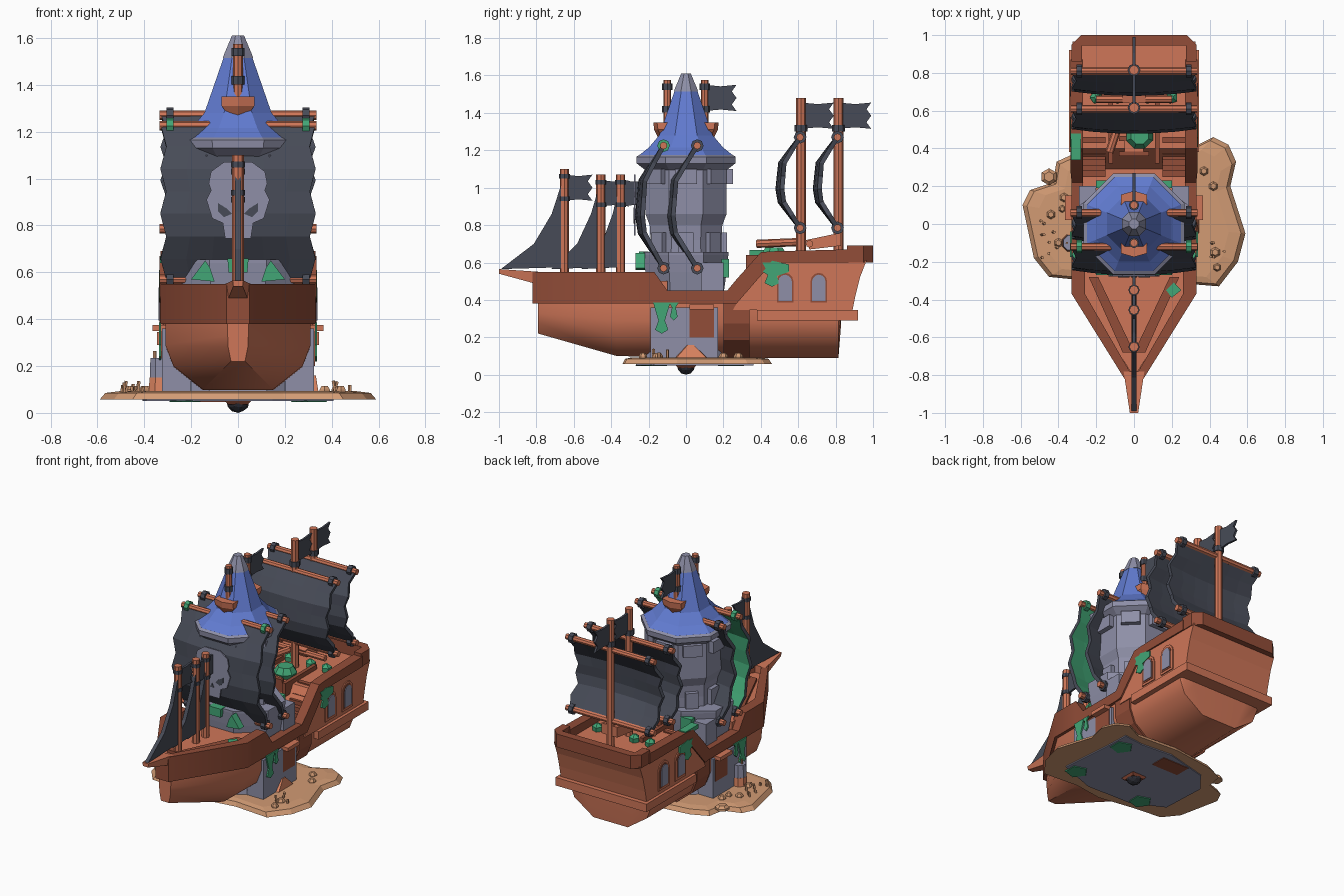
import bpy, bmesh, math, random
from mathutils import Vector

if "Cube" in bpy.data.objects:
    bpy.data.objects.remove(bpy.data.objects["Cube"])
random.seed(4)

# Materials
def material(name, rgb):
    col = [((c / 255 + .055) / 1.055) ** 2.4 for c in rgb] + [1]
    m = bpy.data.materials.new(name)
    m.use_nodes = True
    m.diffuse_color = col
    m.node_tree.nodes["Principled BSDF"].inputs["Base Color"].default_value = col
    return m

wood = material("wood", (207, 118, 88))
dark = material("dark wood", (146, 77, 56))
stone = material("stone", (142, 143, 167))
slate = material("slate cloth", (71, 75, 87))
blue = material("blue roof", (97, 123, 208))
sand = material("sand", (210, 155, 116))
green = material("green", (66, 166, 118))
coal = material("coal", (45, 46, 54))
coral = material("coral", (222, 134, 98))

# Helpers
def finish(name, bm, *mats, mirror=False):
    me = bpy.data.meshes.new(name)
    bm.to_mesh(me)
    bm.free()
    for m in mats:
        me.materials.append(m)
    ob = bpy.data.objects.new(name, me)
    bpy.context.collection.objects.link(ob)
    if mirror:
        ob.modifiers.new("mirror", "MIRROR")
    return ob

def smooth(ob):
    ob.data.shade_smooth()
    ob.data.set_sharp_from_angle(angle=math.radians(40))

def loft(name, rings, mat, mirror=False):
    bm = bmesh.new()
    vs = [[bm.verts.new(p) for p in r] for r in rings]
    n = len(vs[0])
    for a, b in zip(vs, vs[1:]):
        for i in range(n):
            bm.faces.new((a[i], a[(i + 1) % n], b[(i + 1) % n], b[i]))
    bm.faces.new(vs[0])
    bm.faces.new(vs[-1][::-1])
    bmesh.ops.recalc_face_normals(bm, faces=bm.faces)
    return finish(name, bm, mat, mirror=mirror)

def prism(name, axis, pts, lo, hi, mat, mirror=False):
    put = {"x": lambda a, b, c: (c, a, b), "y": lambda a, b, c: (a, c, b), "z": lambda a, b, c: (a, b, c)}[axis]
    return loft(name, [[put(a, b, c) for a, b in pts] for c in (lo, hi)], mat, mirror)

def box(name, x, y, z, mat, mirror=False):
    return prism(name, "z", [(x[0], y[0]), (x[1], y[0]), (x[1], y[1]), (x[0], y[1])], *z, mat, mirror)

def turned(name, profile, mat, at=(0, 0), sides=8, sx=1):
    step = math.tau / sides
    return loft(name, [[(at[0] + sx * r * math.cos(step * (i + .5)), at[1] + r * math.sin(step * (i + .5)), z)
                        for i in range(sides)] for r, z in profile], mat)

def rod(name, p, q, r, mat, sides=8, mirror=False):
    p, q = Vector(p), Vector(q)
    bm = bmesh.new()
    bmesh.ops.create_cone(bm, cap_ends=True, segments=sides, radius1=r, radius2=r, depth=(q - p).length)
    rot = (q - p).to_track_quat("Z", "Y").to_matrix()
    for v in bm.verts:
        v.co = rot @ v.co + (p + q) / 2
    return finish(name, bm, mat, mirror=mirror)

def wall(name, stations, mat):
    return loft(name, [[(xo, y, zb), (xo, y, zt), (xi, y, zt), (xi, y, zb)]
                       for y, xo, xi, zb, zt in stations], mat, True)

# Island with its underside
outline = [(.3, .4), (.42, .46), (.5, .42), (.54, .33), (.51, .2), (.59, -.05), (.55, -.2), (.45, -.33),
           (.2, -.31), (0, -.34), (-.25, -.3), (-.45, -.28), (-.53, -.18), (-.59, .1), (-.55, .18),
           (-.43, .22), (-.41, .33), (-.3, .38), (0, .42)]
loft("island", [[(x * s, y * s, z) for x, y in outline] for s, z in ((1, .057), (.96, .085), (.85, .093))], sand)
prism("underside_rock", "z", [(x * .74, y * .86) for x, y in outline[::2]], .05, .058, stone)
for x, y in ((.3, .24), (-.22, -.2), (.32, -.17)):
    turned("underside_moss", [(.07, .046), (.075, .052)], green, (x, y), 5)
box("underside_plank", (-.18, .02), (.2, .31), (.046, .052), dark)
turned("underside_mount", [(.06, .035), (.08, .052)], dark, sides=4)
bm = bmesh.new()
bmesh.ops.create_icosphere(bm, subdivisions=2, radius=.05)
bmesh.ops.translate(bm, verts=bm.verts, vec=(0, 0, .05))
finish("underside_ball", bm, coal)
for x, y, r in ((-.45, .25, .045), (-.37, .14, .025), (-.44, .05, .025), (-.38, .08, .02), (-.4, -.1, .025),
                (.42, .2, .025), (.43, -.15, .028), (.44, -.23, .022), (.37, .28, .025)):
    turned("pebble", [(r, .085), (r, .1), (r * .6, .115)], sand, (x, y), 6)
for i in range(12):
    s = 1 if i < 4 else -1
    x, y = s * random.uniform(.4, .5), random.uniform(-.2, .05)
    rod("coral_twig", (x, y, .08), (x + random.uniform(-.02, .02), y, random.uniform(.11, .14)), .008, sand, 5)
turned("stump", [(.05, .08), (.046, .15)], coral, (-.335, -.1))
turned("stump_top", [(.045, .15), (.042, .235)], stone, (-.335, -.1))
for x in (-.355, -.32):
    rod("stump_twig", (x, -.1, .23), (x, -.1, .265), .007, sand, 5)
loft("rock_mound", [[(.28, -.08, .08), (.28, .13, .08), (.345, .12, .08), (.345, -.06, .08)],
                    [(.28, -.01, .16), (.28, .05, .16), (.332, .04, .16), (.332, .01, .16)]], coral)

# Hull below the waist
def section(y, shape):
    return [(x, y, z) for x, z in shape] + [(-x, y, z) for x, z in shape[::-1]]
smooth(loft("lower_hull", [section(-.79, [(.045, .38), (.044, .33), (.042, .28), (.03, .22)]),
                           section(-.37, [(.31, .38), (.31, .29), (.275, .2), (.15, .1)]),
                           section(.2, [(.31, .38), (.31, .28), (.275, .19), (.15, .09)]),
                           section(.815, [(.31, .38), (.31, .28), (.275, .19), (.13, .09)]),
                           section(.83, [(.31, .38), (.31, .34), (.3, .31), (.2, .28)])], wood))
loft("hull_rib", [section(y, [(.32, .385), (.32, .275), (.285, .185), (.16, .085)]) for y in (.2, .34)], dark)
box("stern_band", (-.345, .345), (.38, .92), (.29, .345), wood)
box("gun_port", (.28, .328), (.02, .15), (.2, .35), dark, True)
box("gun_port_ledge", (.28, .365), (.02, .15), (.35, .375), wood, True)

# Stern castle
prism("stern_body", "x", [(.25, .345), (.89, .345), (.905, .42), (.93, .52), (.965, .61), (.4, .61)],
      -.325, .325, wood)
C = .05
stern_out = [(.33, .86), (.33, 1 - C), (.33 - C, 1), (0, 1)]
stern_in = [(0, .945), (.275, .945), (.275, .86)]
prism("stern_rail", "z", stern_out + stern_in, .6, .69, dark, True)

# Side rails that follow the sheer of the ship
smooth(wall("side_rail", [(-.82, .05, 0, .38, .55), (-.37, .33, .26, .38, .55), (-.17, .33, .26, .38, .55),
                          (-.1, .33, .27, .38, .45), (.22, .33, .27, .38, .45), (.27, .335, .27, .38, .51),
                          (.40, .335, .27, .53, .655), (.46, .335, .27, .6, .66), (.87, .335, .27, .6, .67)], dark))
wall("bow_inner_trim", [(-.68, .06, 0, .49, .52), (-.28, .24, .19, .49, .52)], dark)
prism("bow_deck", "z", [(.28, -.1), (.28, -.36), (.02, -.78), (-.02, -.78), (-.28, -.36), (-.28, -.1)], .4, .5, wood)
box("main_deck", (-.29, .29), (-.1, .3), (.37, .42), wood)
loft("bowsprit", [[(.055, -.78, .55), (-.055, -.78, .55), (-.045, -.78, .48), (.045, -.78, .48)],
                  [(.022, -1, .565), (-.022, -1, .565), (-.02, -1, .54), (.02, -1, .54)]], wood)

# Stairs and deck fittings
for i in range(7):
    box("stair_step", (.15, .275), (.25 + i * .03, .28 + i * .03), (.4, .45 + i * .028), dark, True)
for y in (.36, .44):
    box("hatch_edge", (-.08, .08), (y, y + .025), (.55, .635), dark)
box("hatch_lid", (-.05, .05), (.385, .44), (.55, .63), wood)
box("deck_plank", (.11, .135), (.32, .66), (.55, .64), dark, True)
rod("loose_spar", (-.13, .38, .7), (-.05, .62, .71), .022, wood)
rod("cross_spar", (-.2, .66, .7), (.2, .66, .7), .02, wood)
prism("stern_lid", "x", [(.64, .72), (.83, .76), (.83, .69), (.66, .67)], -.06, .06, wood)
turned("green_barrel", [(.06, .6), (.075, .64), (.05, .68)], green, (.03, .47))
for x in (-.2, -.08, .08, .2):
    turned("green_tuft", [(.03, .6), (.035, .64), (.01, .66)], green, (x, .67), 5)
prism("bow_moss", "z", [(.17, -.35), (.21, -.31), (.25, -.35), (.2, -.39)], .5, .525, green)
box("stair_moss", (-.333, -.28), (.34, .48), (.64, .667), green)

# Arched windows and moss stains on the sides
def arch(y, w, z0, z1):
    return [(y - w, z0), (y + w, z0)] + [(y + w * math.cos(a * math.pi / 6), z1 - w + w * math.sin(a * math.pi / 6))
                                         for a in range(7)]
for y in (.53, .71):
    prism("window_frame", "x", arch(y, .058, .37, .56), .323, .332, wood, True)
    prism("window_inner_rim", "x", arch(y, .044, .385, .545), .327, .335, dark, True)
    prism("window_glass", "x", arch(y, .036, .395, .535), .331, .339, stone, True)
for y, w, z, top in ((-.13, .035, .22, .385), (-.065, .02, .29, .385), (.46, .04, .47, .6)):
    prism("moss_drip", "x", [(y - w, z + .02), (y, z), (y + w, z + .02), (y + w * .5, z + .07), (y + w * 1.3, top),
                             (y - w * 1.3, top), (y - w * .5, z + .07)], .329, .338, green, True)
prism("moss_patch", "x", [(.41, .55), (.46, .52), (.55, .55), (.55, .59), (.46, .61)], .329, .338, green, True)

# Stone tower
turned("tower_foot", [(.27, .08), (.24, .25), (.22, .4)], stone, sx=1.2)
box("tower_pier", (.2, .325), (-.19, .17), (.08, .36), stone, True)
turned("tower_base", [(.21, .38), (.235, .55), (.245, .64), (.245, .655)], stone, sx=1.3)
box("base_block", (.2, .29), (.08, .2), (.42, .6), stone, True)
turned("tower", [(.21, .5), (.205, .72), (.21, .8), (.235, .86), (.235, 1.13)], stone)
for i in range(8):
    if i != 6:
        for part, x, y, z in (("tower_block", (.2, .25), .06, (1.02, 1.1)), ("tower_buttress", (.17, .22), .04, (.6, .76))):
            box(part, x, (-y, y), z, stone).rotation_euler.z = math.tau * i / 8
for s in (-1, 1):
    prism("base_moss", "y", [(s * .2, .57), (s * .1, .56), (s * .12, .62), (s * .14, .65)], -.27, -.22, green)
    box("rear_moss", (s * .16 - .04, s * .16 + .04), (.19, .23), (.52, .62), green)
prism("base_moss", "y", [(-.04, .6), (.04, .6), (.045, .658), (-.045, .658)], -.25, -.2, green)

# Roof with cap, brackets and poles
turned("roof_rim", [(.23, 1.09), (.285, 1.13), (.288, 1.165), (.27, 1.175)], stone)
turned("roof", [(.283, 1.165), (.215, 1.215), (.155, 1.28), (.065, 1.52)], blue)
turned("roof_cap", [(.07, 1.515), (.062, 1.535), (.028, 1.61)], stone)
for s in (-1, 1):
    loft("pole_bracket", [[(-w, s * .08, z), (w, s * .08, z), (w, s * d, z), (0, s * (d + .02), z), (-w, s * d, z)]
                          for w, d, z in ((.04, .13, 1.27), (.07, .15, 1.31), (.07, .155, 1.35))], wood)
    rod("roof_pole", (0, s * .1, 1.3), (0, s * .1, 1.575), .021, wood)
    for z in (1.42, 1.54):
        rod("pole_ring", (0, s * .1, z - .018), (0, s * .1, z + .018), .028, slate)

# Flags, masts, spars and sails
def flag(y, z, length=.17):
    h = .07
    prism("flag", "x", [(y, z - h), (y + length * .5, z - h + .008), (y + length, z - h), (y + length - .025, z - h / 2),
                        (y + length, z), (y + length - .025, z + h / 2), (y + length, z + h),
                        (y + length * .5, z + h - .008), (y, z + h)], -.007, .007, slate)

def sail(y, top, bottom, belly, back):
    bm = bmesh.new()
    curve = [0, .45, .88, .94, 1, .9, .45, 0]
    cols, rows = 6, len(curve)
    grid = []
    for r, c in enumerate(curve):
        half = .33 if r % 2 == 0 else .305
        z = top + (bottom - top) * r / (rows - 1)
        grid.append([bm.verts.new((half * u, y - belly * c * (1 - .2 * u * u), z))
                     for u in [2 * i / cols - 1 for i in range(cols + 1)]])
    for a, b in zip(grid, grid[1:]):
        for i in range(cols):
            bm.faces.new((a[i], b[i], b[i + 1], a[i + 1]))
    ob = finish("sail", bm, slate, back)
    mod = ob.modifiers.new("thickness", "SOLIDIFY")
    mod.thickness, mod.offset, mod.material_offset = .024, 0, 1
    for z in (top, bottom):
        rod("spar", (-.335, y, z), (.335, y, z), .02, wood)
        ring = green if back == green and z == top else slate
        rod("spar_ring", (.275, y, z), (.305, y, z), .034, ring, mirror=True)

sail(-.12, 1.225, .57, .14, green)
sail(.06, 1.225, .57, .16, slate)
for y in (.61, .81):
    sail(y, 1.27, .785, .12, slate)
    rod("stern_mast", (0, y + .005, .58), (0, y + .005, 1.48), .026, wood)
    rod("mast_ring", (0, y + .005, 1.3), (0, y + .005, 1.335), .034, slate)
    flag(y + .01, 1.385)
flag(.1, 1.48)

# Bow masts with triangular sails
for y, top, foot in ((-.65, 1.1, -.99), (-.455, 1.07, -.72), (-.35, 1.07, -.56)):
    rod("bow_mast", (0, y, .48), (0, y, top), .025, wood)
    for z in (top - .04, top - .16):
        rod("bow_mast_ring", (0, y, z - .012), (0, y, z + .012), .03, slate)
    flag(y, top - .1, .15)
    d = foot - y
    prism("bow_sail", "x", [(y, top - .03), (y + d * .2, .86), (y + d * .48, .7), (foot, .565), (y, .575)],
          -.013, .013, slate)

# Skull emblem on the front sail
half = [(.06, 1.07), (.115, 1.03), (.125, .98), (.115, .95), (.135, .91), (.11, .83), (.065, .81), (.055, .745)]
prism("skull_plate", "y", half + [(-x, z) for x, z in half[::-1]], -.279, -.271, stone)
prism("skull_eye", "y", [(.025, .85), (.045, .87), (.085, .895), (.085, .86), (.06, .835)], -.282, -.277, slate, True)
prism("skull_nose", "y", [(-.015, .81), (.015, .81), (0, .84)], -.282, -.277, slate)
